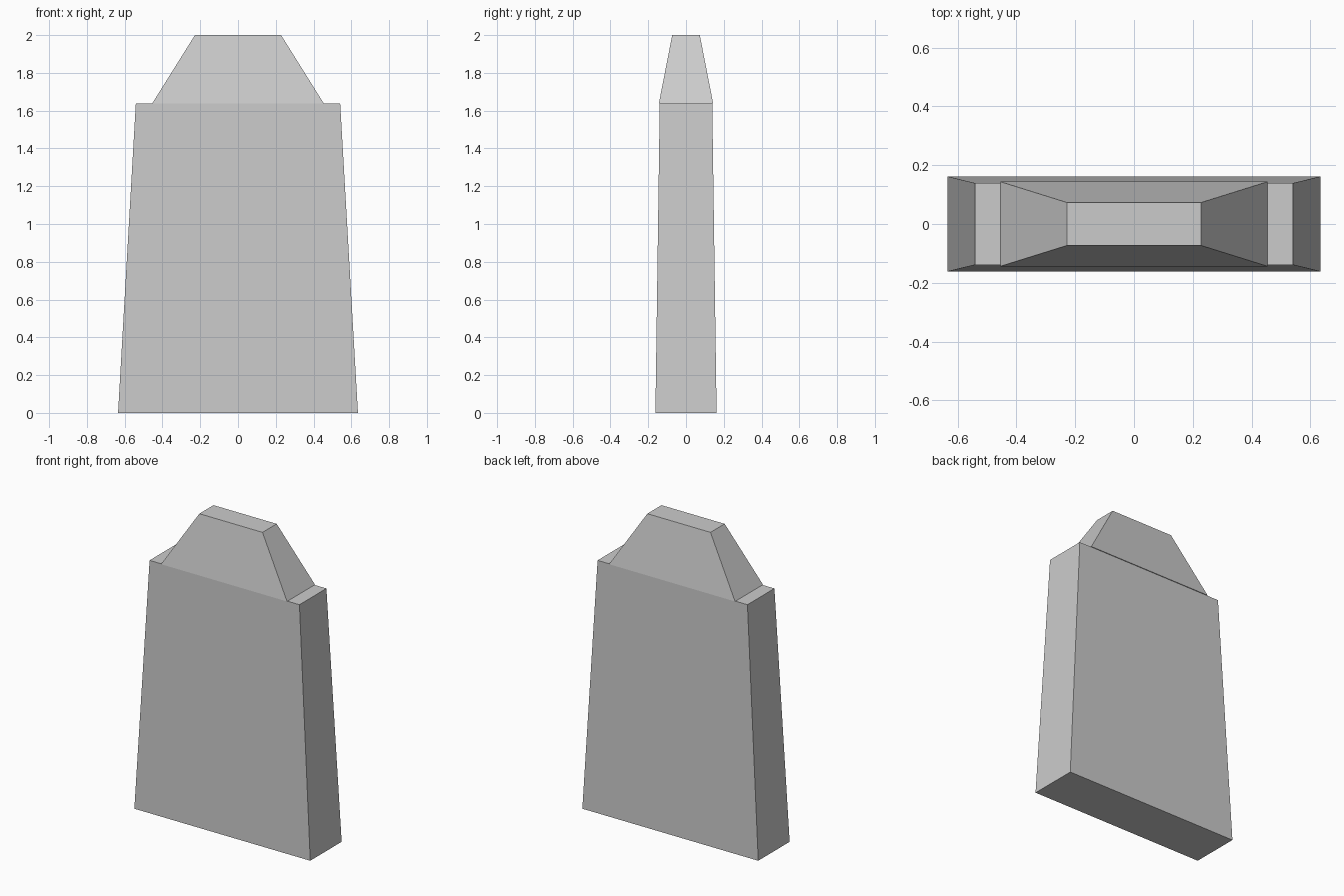
import bpy, bmesh

if "Cube" in bpy.data.objects:
    bpy.data.objects.remove(bpy.data.objects["Cube"])


def tapered_block(name, z0, half0, z1, half1):
    """Rectangular block whose top and bottom have different half sizes (x, y)."""
    bm = bmesh.new()
    bmesh.ops.create_cube(bm, size=2)
    for v in bm.verts:
        z, (hx, hy) = (z1, half1) if v.co.z > 0 else (z0, half0)
        v.co = (v.co.x * hx, v.co.y * hy, z)
    mesh = bpy.data.meshes.new(name)
    bm.to_mesh(mesh)
    bm.free()
    obj = bpy.data.objects.new(name, mesh)
    bpy.context.collection.objects.link(obj)
    return obj


SHOULDER_Z = 1.637

# Main slab, narrowing slightly upward
tapered_block("slab_body", 0.0, (0.635, 0.162), SHOULDER_Z, (0.541, 0.139))

# Sloped cap, a little deeper than the slab where they meet
tapered_block("sloped_cap", SHOULDER_Z, (0.455, 0.144), 2.0, (0.228, 0.073))
